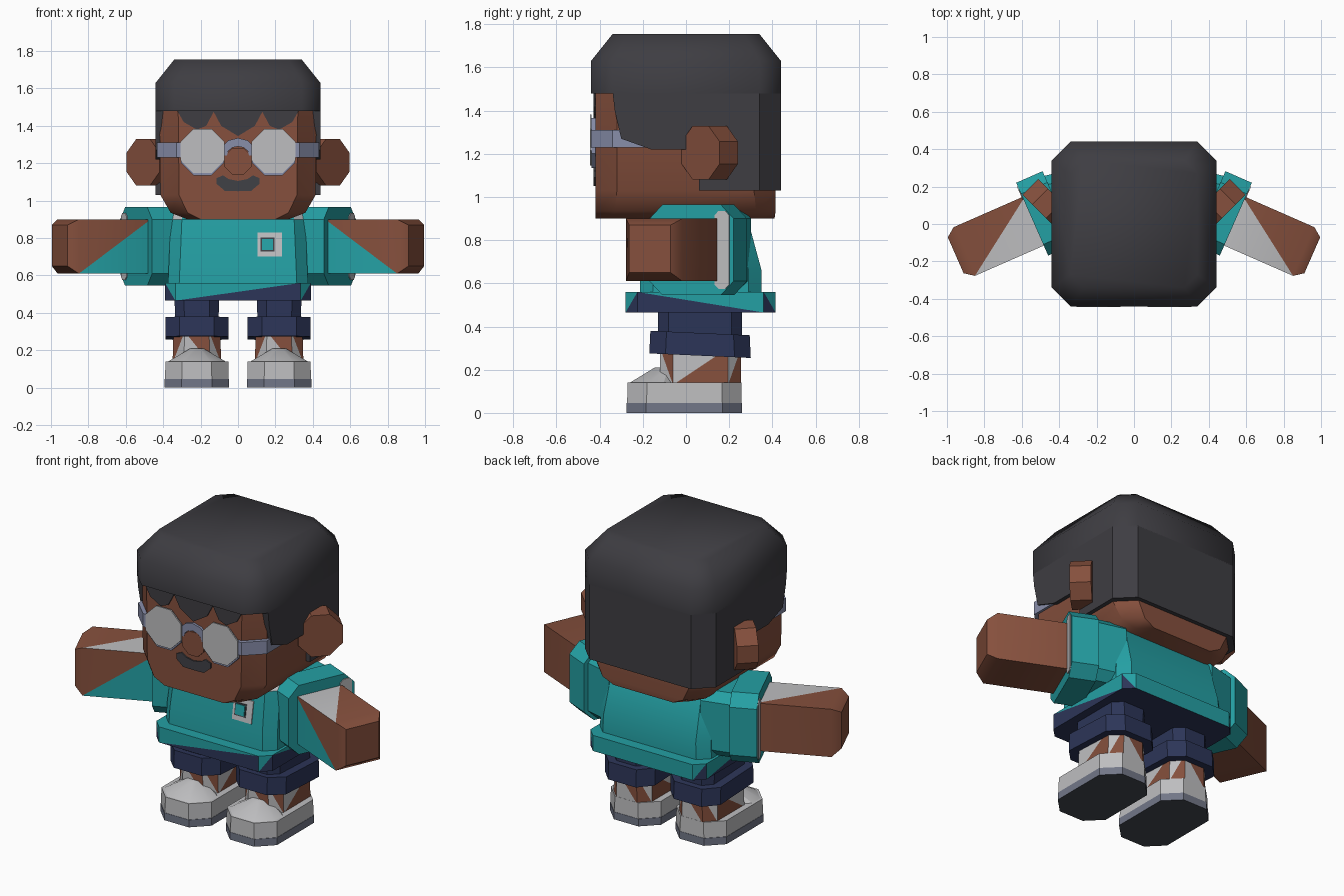
import bpy, bmesh, math

if "Cube" in bpy.data.objects:
    bpy.data.objects.remove(bpy.data.objects["Cube"])

# ---------- palette ----------
def srgb(r, g, b):
    f = lambda v: (v / 255 / 12.92) if v < 11 else ((v / 255 + 0.055) / 1.055) ** 2.4
    return (f(r), f(g), f(b), 1)

MATS = {}
for name, rgb in {"skin": (134, 80, 61), "hair_charcoal": (62, 61, 66), "teal": (36, 160, 164),
                  "navy": (44, 53, 88), "light_grey": (190, 190, 192), "frame_blue_grey": (136, 142, 170),
                  "mouth_grey": (64, 65, 70), "sole_grey": (114, 119, 136), "tread_dark": (66, 72, 80)}.items():
    m = bpy.data.materials.new(name)
    m.diffuse_color = srgb(*rgb)
    m.use_nodes = True
    m.node_tree.nodes["Principled BSDF"].inputs["Base Color"].default_value = m.diffuse_color
    MATS[name] = m

# ---------- helpers ----------
def loft(name, rings, mat, diag=None, angle=30):
    """Skin closed rings. mat is a name or rule(ring, side, tri); diag(side) splits quads."""
    rule = mat if callable(mat) else (lambda r, i, t: mat)
    me = bpy.data.meshes.new(name)
    bm = bmesh.new()
    slots = []

    def face(vs, m):
        if m not in slots:
            slots.append(m)
            me.materials.append(MATS[m])
        bm.faces.new(vs).material_index = slots.index(m)

    vr = [[bm.verts.new(p) for p in ring] for ring in rings]
    n = len(vr[0])
    face(vr[0][::-1], rule(-1, 0, 0))
    for r in range(len(vr) - 1):
        for i in range(n):
            a, b = vr[r][i], vr[r][(i + 1) % n]
            c, d = vr[r + 1][(i + 1) % n], vr[r + 1][i]
            if diag is None:
                face((a, b, c, d), rule(r, i, 0))
            elif diag(i):
                face((a, b, d), rule(r, i, 0))
                face((b, c, d), rule(r, i, 1))
            else:
                face((a, b, c), rule(r, i, 0))
                face((a, c, d), rule(r, i, 1))
    face(vr[-1], rule(len(vr) - 1, 0, 0))
    bmesh.ops.recalc_face_normals(bm, faces=bm.faces[:])
    bm.to_mesh(me)
    bm.free()
    me.shade_smooth()
    me.set_sharp_from_angle(angle=math.radians(angle))
    ob = bpy.data.objects.new(name, me)
    bpy.context.scene.collection.objects.link(ob)
    return ob

def octa(hx, y0, y1, c, z, cx=0):
    """Chamfered rectangle; side 0 faces front, then counter-clockwise."""
    return [(cx + x, y, z) for x, y in ((c - hx, y0), (hx - c, y0), (hx, y0 + c), (hx, y1 - c),
                                       (hx - c, y1), (c - hx, y1), (-hx, y1 - c), (-hx, y0 + c))]

def prism(name, pts, axis, lo, hi, mat):
    """Extrude a 2D outline along x, y or z."""
    put = {"x": lambda p, h: (h, p[0], p[1]), "y": lambda p, h: (p[0], h, p[1]),
           "z": lambda p, h: (p[0], p[1], h)}[axis]
    return loft(name, [[put(p, h) for p in pts] for h in (lo, hi)], mat)

def mirrored(pts):
    """Complete a left-to-centre outline; the last point lies on x = 0."""
    return pts + [(-x, z) for x, z in pts[-2::-1]]

def disc(cx, cz, r, n=8, sz=1.0):
    return [(cx + r * math.cos(math.tau * (k + .5) / n), cz + sz * r * math.sin(math.tau * (k + .5) / n))
            for k in range(n)]

# ---------- head ----------
loft("head", [octa(.27, -.42, .41, .07, .90), octa(.36, -.42, .415, .09, .935),
              octa(.415, -.42, .415, .10, 1.03), octa(.42, -.42, .415, .10, 1.50)], "skin", angle=40)

# hair: top block, back panel, side locks, jagged fringe
loft("hair_top", [octa(.44, -.44, .44, .10, 1.48), octa(.44, -.44, .44, .10, 1.63),
                  octa(.34, -.34, .34, .07, 1.755)], "hair_charcoal", angle=50)
prism("hair_back", [(-.44, .06), (.44, .06), (.44, .34), (.34, .44), (-.34, .44), (-.44, .34)],
      "z", 1.03, 1.485, "hair_charcoal")
for s in (-1, 1):
    prism("hair_side", [(-.34, 1.485), (-.33, 1.40), (-.30, 1.27), (-.16, 1.22), (.07, 1.22), (.07, 1.485)],
          "x", s * .40, s * .44, "hair_charcoal")
prism("hair_fringe", mirrored([(-.33, 1.49), (-.29, 1.42), (-.22, 1.38), (-.17, 1.40), (-.13, 1.475),
                               (-.09, 1.40), (0, 1.345)]), "y", -.428, -.419, "hair_charcoal")

# ears: octagonal slabs turned to face outward and forward
for s in (-1, 1):
    k = math.sqrt(.5)
    rings = []
    for depth, r in ((-.06, .135), (.06, .135)):
        rings.append([(s * (.465 + k * u + k * depth), .11 + k * u - k * depth, z)
                      for u, z in disc(0, 1.205, r)])
    loft("ear", rings, "skin")

# glasses: temples, rims, lenses and arched bridge
for s in (-1, 1):
    prism("glasses_temple", [(s * x, y) for x, y in ((.415, -.05), (.432, -.05), (.432, -.34), (.33, -.44),
                                                     (.20, -.44), (.20, -.415), (.32, -.415), (.415, -.32))],
          "z", 1.23, 1.31, "frame_blue_grey")
    prism("glasses_rim", disc(s * .19, 1.25, .125), "y", -.438, -.42, "frame_blue_grey")
    prism("glasses_lens", disc(s * .19, 1.265, .128), "y", -.445, -.437, "light_grey")
arc = [math.pi * k / 6 for k in range(7)]
prism("glasses_bridge", [(.10 * math.cos(a), 1.24 + .095 * math.sin(a)) for a in arc] +
      [(.06 * math.cos(a), 1.24 + .05 * math.sin(a)) for a in arc[::-1]], "y", -.434, -.419, "frame_blue_grey")
prism("nose", disc(0, 1.21, .078), "y", -.432, -.419, "skin")
prism("mouth", mirrored([(-.08, 1.135), (-.115, 1.12), (-.115, 1.09), (-.07, 1.052), (0, 1.05)]) +
      [(.05, 1.115), (0, 1.105), (-.05, 1.115)], "y", -.428, -.419, "mouth_grey")

# ---------- torso ----------
loft("shirt", [octa(.375, -.215, .35, .06, .54), octa(.37, -.21, .35, .06, .66),
               octa(.36, -.17, .285, .06, .90), octa(.33, -.11, .24, .05, .96)],
     lambda r, i, t: "light_grey" if r == 2 and i in (1, 7) else "teal")
# hem: lower triangles dark, upper ones shirt coloured
loft("shirt_hem", [octa(.39, -.28, .415, .055, .465), octa(.39, -.28, .415, .055, .56)],
     lambda r, i, t: "navy" if r == -1 or (r == 0 and t == 0 and i != 4) else "teal",
     diag=lambda i: i in (2, 3, 7))
# chest badge leaning with the shirt front
for name, h, y, mat in (("badge_plate", .065, 0, "light_grey"), ("badge_border", .037, -.004, "mouth_grey"),
                        ("badge_centre", .03, -.008, "teal")):
    cx, cz = (.17, .765) if h > .04 else (.157, .765)
    lean = lambda z: -.21 + (z - .66) / 6 + y
    loft(name, [[(cx + a * h, lean(cz + b * h) + dy, cz + b * h)
                 for a, b in ((-1, -1), (1, -1), (1, 1), (-1, 1))] for dy in (-.006, .002)], mat)

# ---------- arms ----------
CA, SA = math.cos(math.radians(23.7)), math.sin(math.radians(23.7))

def limb_ring(s, d, n0, n1, z0, z1, c=0):
    """Cross-section at distance d along the arm direction."""
    if c:
        prof = [(n0, z0 + c), (n0, z1 - c), (n0 + c, z1), (n1 - c, z1),
                (n1, z1 - c), (n1, z0 + c), (n1 - c, z0), (n0 + c, z0)]
    else:
        prof = [(n0, z0), (n0, z1), (n1, z1), (n1, z0)]
    return [(s * (CA * d + SA * n), CA * n - SA * d, z) for n, z in prof]

def arm_paint(r, i, t):
    if r == 0 and t == 0 and i < 2:
        return ("teal", "light_grey")[i]
    return "skin"

for s in (-1, 1):
    loft("shoulder", [limb_ring(s, .16, .06, .40, .56, .95, .05),
                      limb_ring(s, .35, .06, .43, .56, .95, .05)], "teal")
    loft("sleeve_cuff", [limb_ring(s, .334, .03, .455, .545, .965, .065),
                         limb_ring(s, .488, .03, .455, .545, .965, .065)], "teal")
    loft("sleeve_lining", [limb_ring(s, d, .36, .435, .575, .935, .02) for d in (.48, .493)], "light_grey")
    loft("arm", [limb_ring(s, .47, .088, .372, .61, .90), limb_ring(s, .89, .088, .372, .61, .90),
                 limb_ring(s, .94, .125, .335, .65, .87)], arm_paint, diag=lambda i: True, angle=50)

# ---------- legs ----------
for s in (-1, 1):
    cx = s * .22
    loft("trouser_leg", [octa(.115, -.13, .26, .05, .33, cx), octa(.12, -.13, .26, .05, .50, cx)], "navy")
    tilt = lambda ring: [(x, y, z - .045 * (y - .065)) for x, y, z in ring]
    loft("trouser_cuff", [tilt(octa(.168, -.17, .30, .075, .265, cx)),
                          tilt(octa(.168, -.165, .295, .075, .37, cx))], "navy")
    # shin with alternating triangular patches
    loft("shin", [octa(.13, -.12, .255, .06, .13, cx), octa(.125, -.12, .255, .06, .30, cx)],
         lambda r, i, t: "skin" if r == 0 and (t == 0) == (i in (2, 3, 6, 5)) else "light_grey",
         diag=lambda i: i in (0, 1, 4, 5, 6))
    # shoe: sole, upper and raised toe
    loft("shoe_sole", [octa(.172, -.275, .26, .09, 0, cx), octa(.172, -.275, .26, .09, .045, cx)],
         lambda r, i, t: "tread_dark" if r == -1 else "sole_grey")
    loft("shoe_upper", [octa(.17, -.273, .258, .09, .045, cx), octa(.168, -.27, .256, .09, .14, cx)],
         "light_grey")
    loft("shoe_toe", [octa(.162, -.268, -.02, .085, .135, cx), octa(.035, -.145, -.06, .02, .21, cx)],
         "light_grey")
